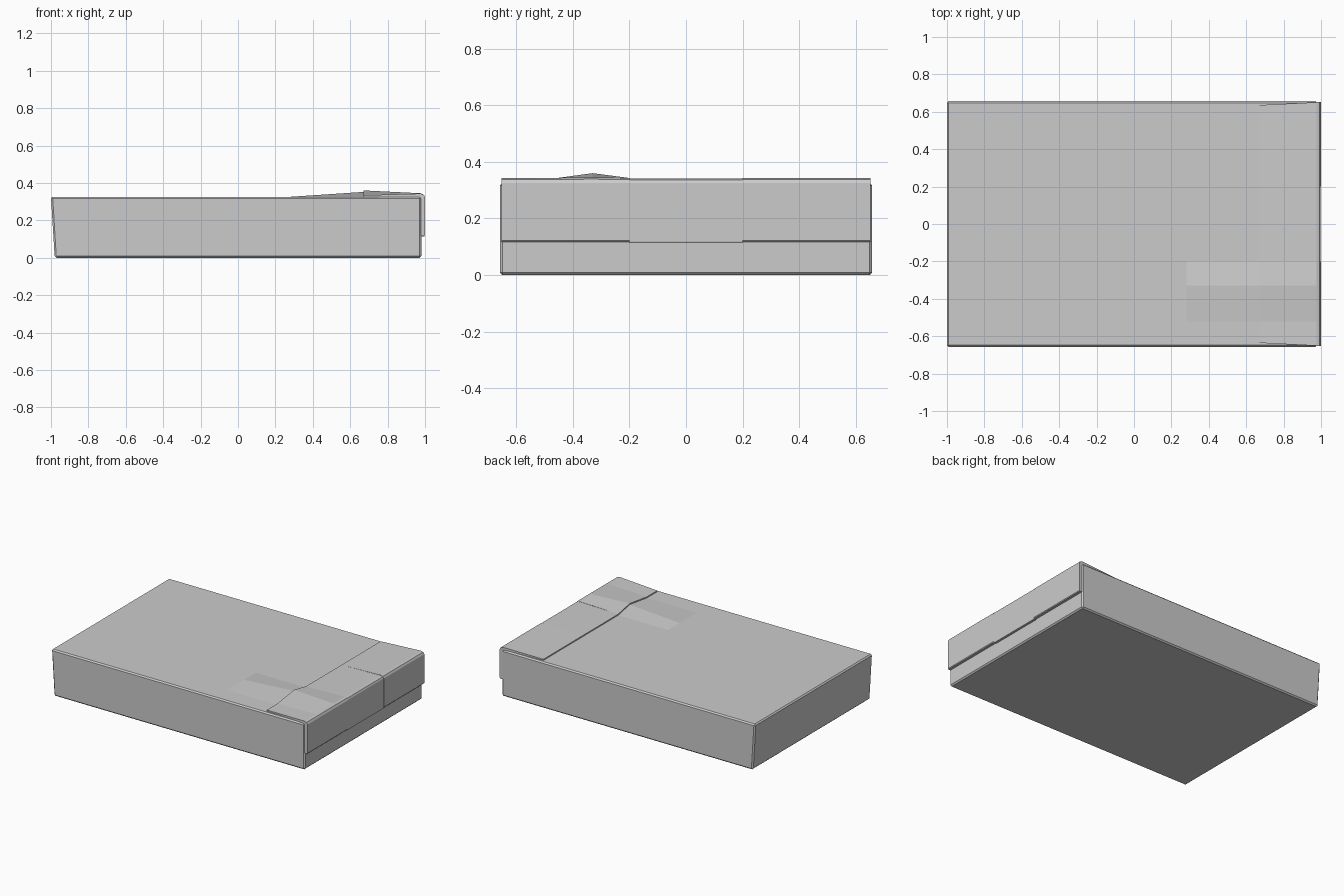
import bpy, bmesh
from mathutils import Vector

if "Cube" in bpy.data.objects:
    bpy.data.objects.remove(bpy.data.objects["Cube"])

LOW, PEAK, HIGH = -0.52, -0.33, -0.20   # extent of the crease bump along y


def bump(x, y):
    """Height of the soft crease under the folded cover."""
    fx = (x - 0.28) / 0.39 if x < 0.67 else (1.0 - x) / 0.33
    fy = (y - LOW) / (PEAK - LOW) if y < PEAK else (HIGH - y) / (HIGH - PEAK)
    return 0.026 * max(0, min(1, fx)) * max(0, min(1, fy))


def finish(name, bm):
    bmesh.ops.recalc_face_normals(bm, faces=bm.faces)
    mesh = bpy.data.meshes.new(name)
    bm.to_mesh(mesh)
    bm.free()
    obj = bpy.data.objects.new(name, mesh)
    bpy.context.collection.objects.link(obj)
    return obj


# Main slab: box with a leaning left end and small edge bevels
bm = bmesh.new()
bmesh.ops.create_cube(bm, size=1)
for v in bm.verts:
    top = v.co.z > 0
    left = -1.0 if top else -0.98
    v.co = Vector((left if v.co.x < 0 else 0.98,
                   0.657 if v.co.y > 0 else -0.657,
                   0.326 if top else 0.0))
bmesh.ops.bevel(bm, geom=bm.edges[:], offset=0.009, segments=1, affect='EDGES')

# Cuts that let the top follow the crease
for axis, cuts in ((0, (0.28, 0.67)), (1, (LOW, PEAK, HIGH))):
    normal = Vector((0, 0, 0))
    normal[axis] = 1
    for c in cuts:
        bmesh.ops.bisect_plane(bm, geom=bm.verts[:] + bm.edges[:] + bm.faces[:],
                               plane_co=normal * c, plane_no=normal)
for v in bm.verts:
    if v.co.z > 0.32:
        v.co.z += bump(v.co.x, v.co.y)
finish("main_slab", bm)


# Folded cover: thin L-shaped panels wrapped over the right end
def cover_panel(name, ys, drop):
    profile = [(0.67, 0.322), (0.67, 0.334), (0.975, 0.343 - drop / 2),
               (0.992, 0.338 - drop / 2), (1.0 - drop / 2, 0.325),
               (1.0 - drop / 2, 0.122 - drop), (0.996, 0.117 - drop),
               (0.976, 0.117 - drop), (0.976, 0.322)]
    bm = bmesh.new()
    rings = []
    for y in ys:
        ring = []
        for x, z in profile:
            taper = 0.975 + 0.025 * (x - 0.67) / 0.33 if abs(y) > 0.6 else 1
            lift = bump(x, y) if z > 0.3 else 0
            ring.append(bm.verts.new((x, y * taper, z + lift)))
        rings.append(ring)
    n = len(profile)
    for a, b in zip(rings, rings[1:]):
        for i in range(n):
            j = (i + 1) % n
            bm.faces.new((a[i], a[j], b[j], b[i]))
    bm.faces.new(rings[0])
    bm.faces.new(rings[-1])
    return finish(name, bm)


cover_panel("cover_front", (-0.652, LOW, PEAK, -0.20), 0)
cover_panel("cover_middle", (-0.20, 0.20), 0.004)
cover_panel("cover_back", (0.20, 0.652), 0)
